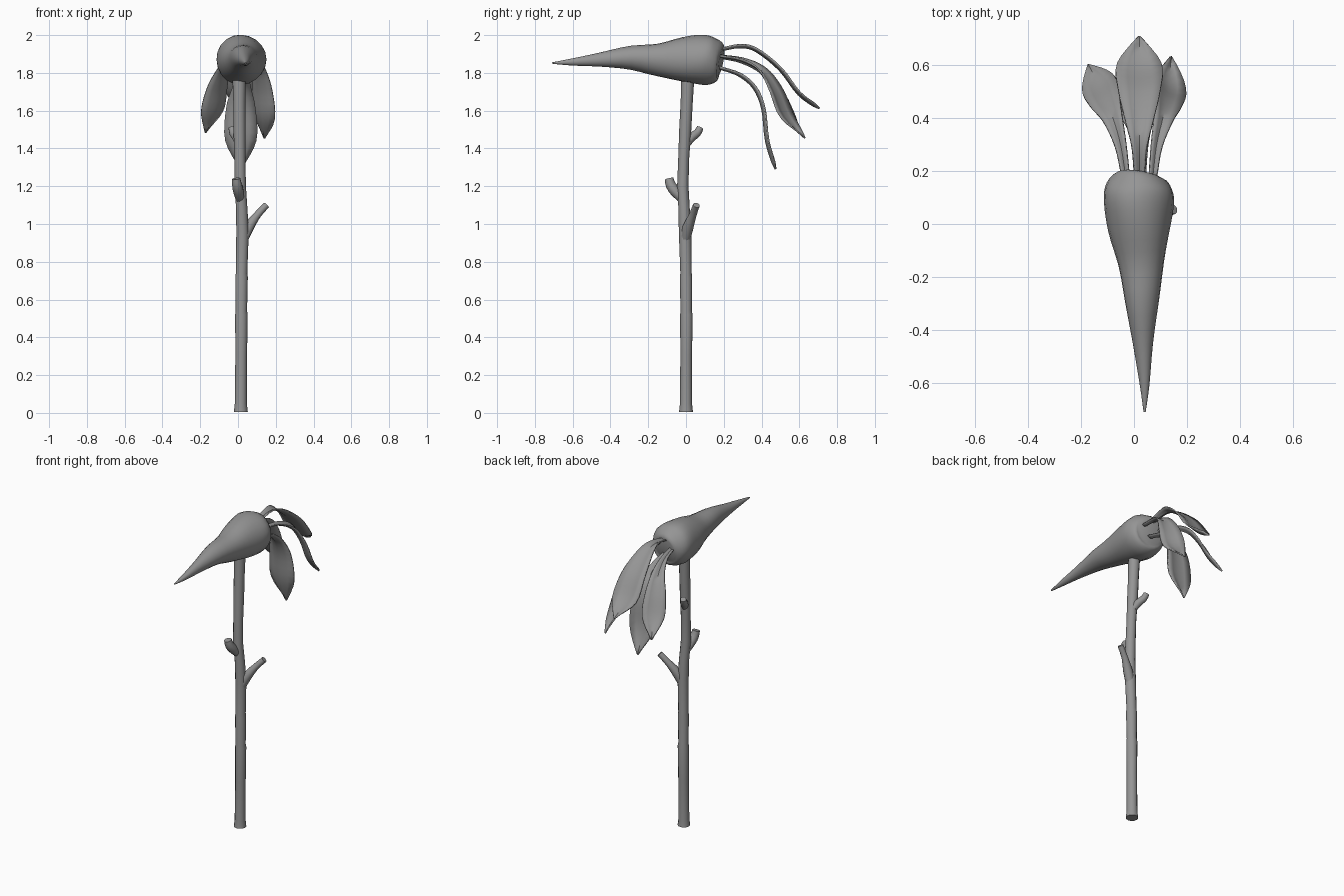
import bpy, bmesh, math
from mathutils import Vector

if "Cube" in bpy.data.objects:
    bpy.data.objects.remove(bpy.data.objects["Cube"], do_unlink=True)

grey = bpy.data.materials.new("plain grey")
grey.use_nodes = True
grey.diffuse_color = (0.3, 0.3, 0.3, 1)
grey.node_tree.nodes["Principled BSDF"].inputs["Base Color"].default_value = (0.3, 0.3, 0.3, 1)


def spline(keys, steps):
    """Smooth curve through rows of numbers (Catmull-Rom)."""
    rows = [Vector(k) for k in keys]
    rows = [rows[0] * 2 - rows[1]] + rows + [rows[-1] * 2 - rows[-2]]
    out = []
    for a, b, c, d in zip(rows, rows[1:], rows[2:], rows[3:]):
        for i in range(steps):
            t = i / steps
            out.append((b * 2 + (c - a) * t + (a * 2 - b * 5 + c * 4 - d) * t ** 2
                        + (b * 3 - a - c * 3 + d) * t ** 3) / 2)
    return out + [rows[-2]]


def finish(name, bm, angle):
    bmesh.ops.recalc_face_normals(bm, faces=bm.faces)
    mesh = bpy.data.meshes.new(name)
    bm.to_mesh(mesh)
    bm.free()
    mesh.materials.append(grey)
    obj = bpy.data.objects.new(name, mesh)
    bpy.context.collection.objects.link(obj)
    bpy.ops.object.select_all(action='DESELECT')
    obj.select_set(True)
    bpy.context.view_layer.objects.active = obj
    bpy.ops.object.shade_smooth_by_angle(angle=math.radians(angle))
    return obj


def tube(name, rows, sides, wobble=0.0, angle=45):
    """Capped tube through rows of x, y, z, radius."""
    bm = bmesh.new()
    rings = []
    centres = [Vector(r[:3]) for r in rows]
    for i, row in enumerate(rows):
        along = (centres[min(i + 1, len(rows) - 1)] - centres[max(i - 1, 0)]).normalized()
        u = along.cross(Vector((1, 0.01, 0))).normalized()
        v = along.cross(u)
        ring = []
        for s in range(sides):
            a = math.tau * s / sides
            r = row[3] * (1 + wobble * math.sin(3 * a + i * 0.7))
            ring.append(bm.verts.new(centres[i] + (u * math.cos(a) + v * math.sin(a)) * r))
        rings.append(ring)
    for p, q in zip(rings, rings[1:]):
        for s in range(sides):
            t = (s + 1) % sides
            bm.faces.new((p[s], p[t], q[t], q[s]))
    bm.faces.new(rings[0])
    bm.faces.new(rings[-1])
    return finish(name, bm, angle)


def leaf(name, path, side, width):
    """Folded blade that widens from a narrow stalk and ends in a point."""
    bm = bmesh.new()
    side = Vector(side).normalized()
    pts = spline(path, 4)
    shape = spline([(0, .2), (0, .3), (0, .55), (0, .88), (0, .93), (0, .04)], 4)
    rows = []
    for i, p in enumerate(pts):
        along = (pts[min(i + 1, len(pts) - 1)] - pts[max(i - 1, 0)]).normalized()
        across = (side - along * side.dot(along)).normalized()
        up = across.cross(along)
        up = up if up.z > 0 else -up
        w = shape[i].y * width
        fold = min(w * 0.6, 0.016)
        rows.append([bm.verts.new(p + across * w * k + up * fold * (abs(k) - 0.5))
                     for k in (-1, -0.5, 0, 0.5, 1)])
    for p, q in zip(rows, rows[1:]):
        for k in range(4):
            bm.faces.new((p[k], p[k + 1], q[k + 1], q[k]))
    obj = finish(name, bm, 40)
    solid = obj.modifiers.new("thickness", 'SOLIDIFY')
    solid.thickness = 0.008
    solid.offset = 0


# Carrot lying along y, tip to the front
carrot = [(.04, -.708, 1.852, .004), (.04, -.6, 1.858, .019), (.034, -.45, 1.87, .038),
          (.029, -.29, 1.88, .064), (.027, -.15, 1.87, .086), (.02, -.02, 1.87, .117),
          (.017, .08, 1.87, .132), (.018, .135, 1.868, .126), (.02, .172, 1.868, .104),
          (.022, .187, 1.866, .075)]
tube("carrot", spline(carrot, 3), 20, 0.015, 60)

# Stick with slightly stepped segments
stick = [(.015, .0, .004, .037), (.015, .0, .05, .032), (.017, .001, .3, .031),
         (.018, .002, .52, .033), (.018, .001, .54, .03), (.019, .0, .72, .033),
         (.019, .0, .74, .03), (.024, -.005, .96, .033), (.02, -.01, 1.08, .03),
         (.012, -.017, 1.2, .03), (.01, -.012, 1.35, .029), (.008, -.004, 1.5, .032),
         (.007, .004, 1.65, .032), (.006, .01, 1.8, .036)]
tube("stick", stick, 12)

# Short twig stumps
twigs = {
    "left_twig": [(.025, -.005, .91, .025), (.055, .01, .98, .029),
                  (.1, .035, 1.045, .02), (.15, .055, 1.1, .018)],
    "front_twig": [(.012, -.01, 1.12, .02), (.003, -.055, 1.17, .028),
                   (-.005, -.08, 1.205, .027), (-.01, -.09, 1.24, .023)],
    "back_twig": [(.008, .0, 1.42, .02), (-.008, .03, 1.46, .024),
                  (-.025, .06, 1.482, .021), (-.033, .075, 1.51, .018)],
}
for name, rows in twigs.items():
    tube(name, spline(rows, 2), 10)

# Drooping leaves
leaf("upper_leaf", [(.02, .17, 1.92), (.02, .285, 1.942), (.02, .375, 1.92),
                    (.02, .5, 1.82), (.02, .6, 1.69), (.02, .707, 1.612)], (1, 0, 0), .09)
leaf("lower_leaf", [(.025, .17, 1.83), (.025, .285, 1.79), (.02, .365, 1.72),
                    (.015, .41, 1.61), (.015, .43, 1.44), (.015, .475, 1.29)], (1, 0, 0), .088)
leaf("right_leaf", [(-.03, .17, 1.885), (-.05, .295, 1.86), (-.08, .4, 1.805),
                    (-.11, .47, 1.71), (-.135, .53, 1.59), (-.172, .6, 1.485)], (.85, .5, 0), .07)
leaf("left_leaf", [(.07, .17, 1.89), (.085, .295, 1.87), (.11, .4, 1.815),
                   (.125, .47, 1.71), (.135, .53, 1.57), (.14, .63, 1.455)], (.8, -.55, 0), .07)
